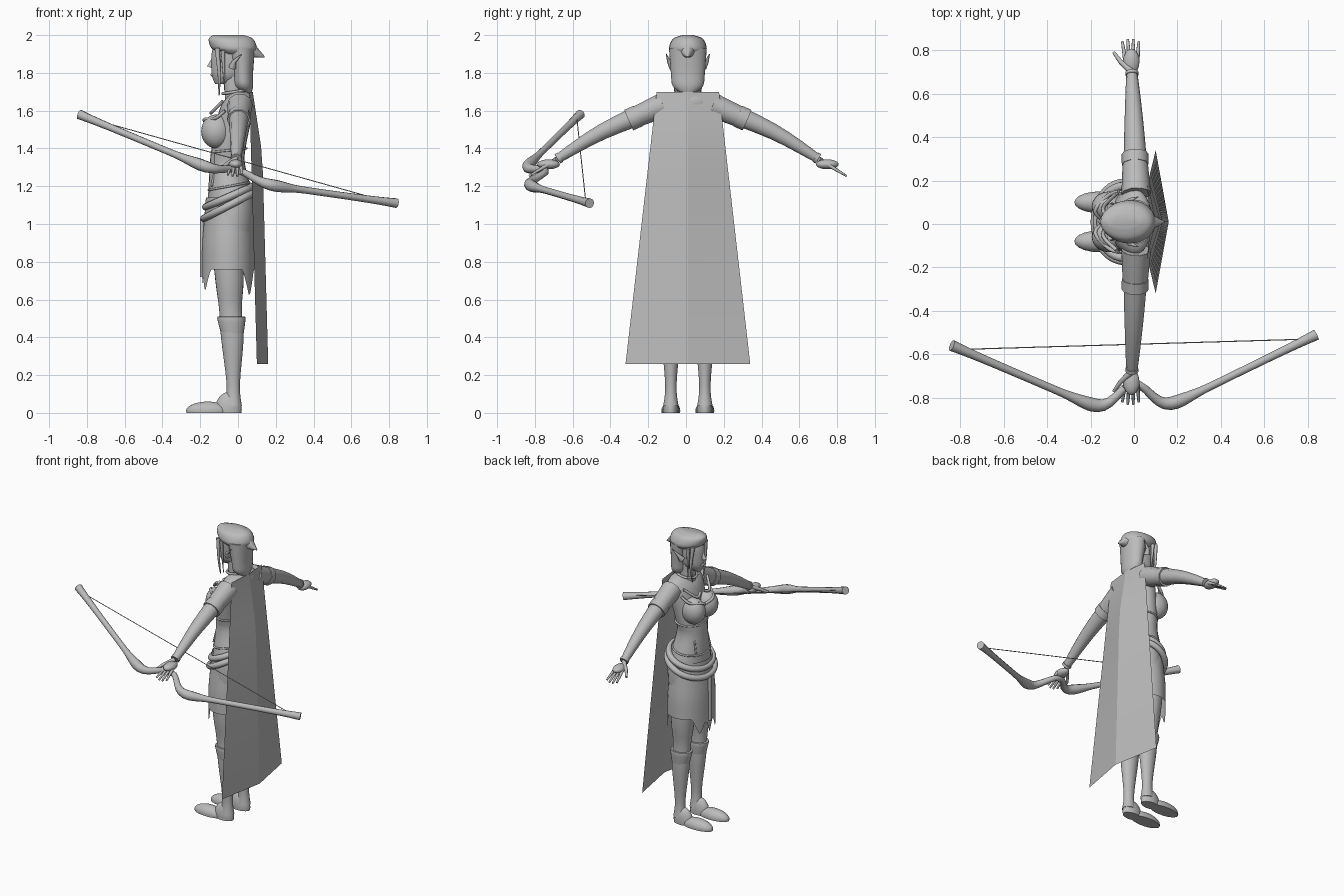
import bpy, bmesh, math
from mathutils import Vector

if "Cube" in bpy.data.objects:
    bpy.data.objects.remove(bpy.data.objects["Cube"])

GREY = (.5, .5, .5, 1)
grey = bpy.data.materials.new("plain grey")
grey.use_nodes = True
grey.diffuse_color = GREY
grey.node_tree.nodes["Principled BSDF"].inputs["Base Color"].default_value = GREY

MIDDLE = .01  # sideways position of the body's centre line


def add_object(name, data, sharp_angle=40):
    """Link new geometry, give it the material and smooth it."""
    obj = bpy.data.objects.new(name, data)
    bpy.context.collection.objects.link(obj)
    data.materials.append(grey)
    bpy.ops.object.select_all(action="DESELECT")
    obj.select_set(True)
    bpy.context.view_layer.objects.active = obj
    if obj.type == "CURVE":
        bpy.ops.object.convert(target="MESH")
    bpy.ops.object.shade_smooth_by_angle(angle=math.radians(sharp_angle))
    return obj


def add_mesh(name, bm, sharp_angle=40):
    bmesh.ops.recalc_face_normals(bm, faces=bm.faces[:])
    mesh = bpy.data.meshes.new(name)
    bm.to_mesh(mesh)
    bm.free()
    return add_object(name, mesh, sharp_angle)


def refine(points, steps=4):
    """Put a smooth curve through a few control points."""
    points = [Vector(p) for p in points]
    result = []
    for i in range(len(points) - 1):
        before, start = points[max(i - 1, 0)], points[i]
        end, after = points[i + 1], points[min(i + 2, len(points) - 1)]
        for k in range(steps):
            t = k / steps
            cubic = 3 * (start - end) + after - before
            square = 2 * before - 5 * start + 4 * end - after
            result.append(start + (end - before + (square + cubic * t) * t) * t / 2)
    return result + [points[-1]]


def skin(name, rows, closed, capped=False, sharp_angle=40):
    """Join rows of points with faces."""
    bm = bmesh.new()
    rows = [[bm.verts.new(point) for point in row] for row in rows]
    count = len(rows[0])
    for low, high in zip(rows, rows[1:]):
        for i in range(count if closed else count - 1):
            j = (i + 1) % count
            bm.faces.new((low[i], low[j], high[j], high[i]))
    if capped:
        bm.faces.new(rows[0])
        bm.faces.new(rows[-1])
    return add_mesh(name, bm, sharp_angle)


def around(count):
    """Cosine and sine of evenly spaced angles on a circle."""
    return [(math.cos(k * math.tau / count), math.sin(k * math.tau / count)) for k in range(count)]


def column(name, slices, y=MIDDLE):
    """Oval upright solid; a slice is (front, back, half width) and height."""
    rows = []
    for values in refine([oval + (height,) for height, oval in slices.items()]):
        front, back, width, z = values
        rows.append([((front + back) / 2 + (back - front) / 2 * c, y + width * s, z) for c, s in around(24)])
    return skin(name, rows, True, True)


def blob(name, centre, size, floor=None):
    """Ellipsoid, optionally flattened onto a floor."""
    bm = bmesh.new()
    bmesh.ops.create_uvsphere(bm, u_segments=20, v_segments=14, radius=1)
    for vert in bm.verts:
        vert.co = Vector(centre) + vert.co * Vector(size)
        if floor is not None:
            vert.co.z = max(vert.co.z, floor)
    return add_mesh(name, bm)


def tube(name, points, start, end=None, cyclic=False):
    """Round tube whose radius runs evenly from start to end, or follows a list."""
    curve = bpy.data.curves.new(name, "CURVE")
    curve.dimensions = "3D"
    curve.bevel_depth, curve.bevel_resolution, curve.use_fill_caps = 1, 3, True
    spline = curve.splines.new("POLY")
    spline.points.add(len(points) - 1)
    spline.use_cyclic_u = cyclic
    for i, (point, position) in enumerate(zip(spline.points, points)):
        point.co = (*position, 1)
        if isinstance(start, list):
            point.radius = start[i]
        else:
            share = i / (len(points) - 1)
            point.radius = start if end is None else start + (end - start) * share
    return add_object(name, curve)


def hoop(name, front, back, width, front_height, back_height, radius):
    """Band round the body, sloping from front to back."""
    points = []
    for c, s in around(40):
        share = (1 - c) / 2
        points.append((front + (back - front) * share, MIDDLE + width * s,
                       front_height + (back_height - front_height) * share))
    tube(name, points, radius, cyclic=True)


# Torso and neck
column("torso", {.9: (-.16, .08, .16), 1.1: (-.16, .09, .16), 1.3: (-.15, .04, .11), 1.4: (-.14, .04, .12),
                 1.6: (-.1, .08, .15), 1.67: (-.06, .08, .14), 1.7: (-.03, .05, .07)})
tube("neck", [(-.02, MIDDLE, 1.65), (-.03, MIDDLE, 1.8)], .05)

# Face
column("face", {1.74: (-.12, -.07, .02), 1.76: (-.13, 0, .04), 1.8: (-.14, .04, .06),
                1.9: (-.14, .07, .07), 1.96: (-.12, .07, .07)})
tube("nose", [(-.15, MIDDLE, 1.83), (-.13, MIDDLE, 1.88)], .015, .007)
blob("lips", (-.13, MIDDLE, 1.79), (.015, .02, .01))

# Long back hair, swept cap and rear peak
column("back_hair", {1.69: (.03, .07, .03), 1.73: (-.02, .08, .08), 1.8: (-.03, .08, .09), 1.93: (-.06, .09, .1)})
column("hair_cap", {1.9: (-.09, .08, .08), 1.93: (-.14, .1, .1), 1.98: (-.155, .08, .08), 2: (-.13, .03, .03)})
tube("hair_peak", [(.04, MIDDLE, 1.93), (.14, MIDDLE, 1.885)], .06, .003)

# Hip sashes, corset edges and collar
hoop("upper_sash", -.17, .08, .165, 1.09, 1.2, .02)
hoop("lower_sash", -.18, .09, .18, 1.03, 1.17, .02)
hoop("corset_top", -.14, .045, .12, 1.38, 1.4, .006)
hoop("corset_hem", -.155, .06, .14, 1.18, 1.22, .006)
hoop("collar", -.08, .05, .06, 1.69, 1.71, .008)


# Skirt with a front flap and pointed corners in the hem
def point_in_hem(angle, where, spread, drop):
    return drop * max(0, 1 - abs(angle - where) / spread)


SKIRT_TOP = 1.14
rows = []
for step in range(9):
    row = []
    for c, s in around(72):
        angle = math.degrees(math.acos(max(-1, min(1, c))))
        drop = point_in_hem(angle, 0, 14, .12) + point_in_hem(angle, 28, 20, .12) + point_in_hem(angle, 142, 20, .15)
        z = SKIRT_TOP - (SKIRT_TOP - .76 + drop) * step / 8
        flare = min(1, (SKIRT_TOP - z) * 4)
        row.append((-.05 - (.12 + .02 * flare) * c, MIDDLE + (.15 + .025 * flare) * s, z))
    rows.append(row)
skin("skirt", rows, True)
tube("hanging_cord", [(-.19, MIDDLE, 1.03), (-.19, MIDDLE, .72)], .012)

# Cape: a sheet folded along its centre, widening downwards
rows = []
for step in range(11):
    t = step / 10
    edge, half_width = .06 + .04 * t, .165 + .165 * t
    ridge = edge + .06 * min(1, .3 + 3 * t)
    rows.append([(x, MIDDLE + side * half_width, 1.7 - 1.44 * t) for side, x in ((-1, edge), (0, ridge), (1, edge))])
skin("cape", rows, False, sharp_angle=12)

for side, sign in (("left", -1), ("right", 1)):
    def mirrored(*points):
        return [(x, MIDDLE + sign * y, z) for x, y, z in points]

    def out(y):
        return MIDDLE + sign * y

    # Bust with scrolled trim and corset seam
    blob(side + "_bust", (-.115, out(.07), 1.49), (.08, .07, .09))
    tube(side + "_bust_trim", refine(mirrored((-.13, 0, 1.5), (-.18, .05, 1.55), (-.12, .12, 1.56), (-.07, .14, 1.6))), .009)
    tube(side + "_bust_scroll", refine(mirrored((-.13, .02, 1.6), (-.14, .07, 1.59), (-.08, .13, 1.65))), .009)
    tube(side + "_corset_seam", mirrored((-.12, .07, 1.38), (-.12, .07, 1.3), (-.14, .08, 1.2)), .006)

    # Pointed ear and loose front hair
    tube(side + "_ear", mirrored((-.03, .08, 1.83), (-.02, .1, 1.86), (.02, .115, 1.9)), .02, .002)
    tube(side + "_hair_strand", refine(mirrored((-.11, .07, 1.93), (-.1, .08, 1.8), (-.1, .06, 1.68))), .014, .003)
    tube(side + "_thin_strand", mirrored((-.08, .08, 1.92), (-.07, .07, 1.7)), .012, .002)

    # Arm, sleeve and wristband
    shoulder, elbow, wrist = (Vector(p) for p in mirrored((.01, .13, 1.63), (0, .45, 1.49), (-.01, .69, 1.345)))
    tube(side + "_arm", refine([shoulder, elbow, wrist]), .064, .024)
    tube(side + "_sleeve", [shoulder, shoulder.lerp(elbow, .55)], .068, .056)
    tube(side + "_sleeve_cuff", [shoulder.lerp(elbow, .42), shoulder.lerp(elbow, .57)], .062)
    tube(side + "_wristband", [elbow.lerp(wrist, .94), wrist], .03)

    # Hand: palm, four fingers and thumb continuing the forearm
    palm = wrist + (wrist - elbow) * .2
    blob(side + "_palm", palm, (.037, .06, .026))
    reach = (wrist - elbow) * .45
    for finger in range(4):
        spread = Vector((finger - 1.5, 0, 0)) * .018
        length = .95 if finger in (1, 2) else .85
        tube(f"{side}_finger_{finger + 1}", [palm + spread, palm + spread * 1.4 + reach * length], .011, .006)
    tube(side + "_thumb", [wrist, palm + Vector((-.05, 0, 0)), palm + reach * .4 + Vector((-.08, 0, 0))], .015, .007)

    # Leg, boot cuff and foot
    column(side + "_leg", {.9: (-.14, .03, .08), .7: (-.12, .03, .07), .55: (-.1, .02, .05), .4: (-.09, .03, .05),
                           .15: (-.06, .01, .03), .04: (-.07, .02, .04)}, out(.09))
    column(side + "_boot_cuff", {.42: (-.09, .03, .05), .5: (-.11, .04, .06), .51: (-.1, .03, .05)}, out(.09))
    blob(side + "_heel", (-.05, out(.09), .02), (.07, .04, .09), floor=0)
    blob(side + "_toes", (-.16, out(.09), .01), (.115, .05, .05), floor=0)


# Recurved bow: limbs lean back evenly while the grip is set in
def bow_point(u):
    depth = .385 * (1 - abs(u)) - .175 * math.exp(-(u / .12) ** 2)
    return .84 * u, -.535 - depth + .025 * u, 1.345 - .3 * depth - .235 * u


def bow_radius(u):
    bend = math.exp(-((abs(u) - .23) / .1) ** 2)
    return .018 + .014 * bend + .008 * abs(u) ** 8


stations = [k / 30 for k in range(-30, 31)]
tube("bow", [bow_point(u) for u in stations], [bow_radius(u) for u in stations])
tube("bow_string", [bow_point(-.95), bow_point(.95)], .0025)
